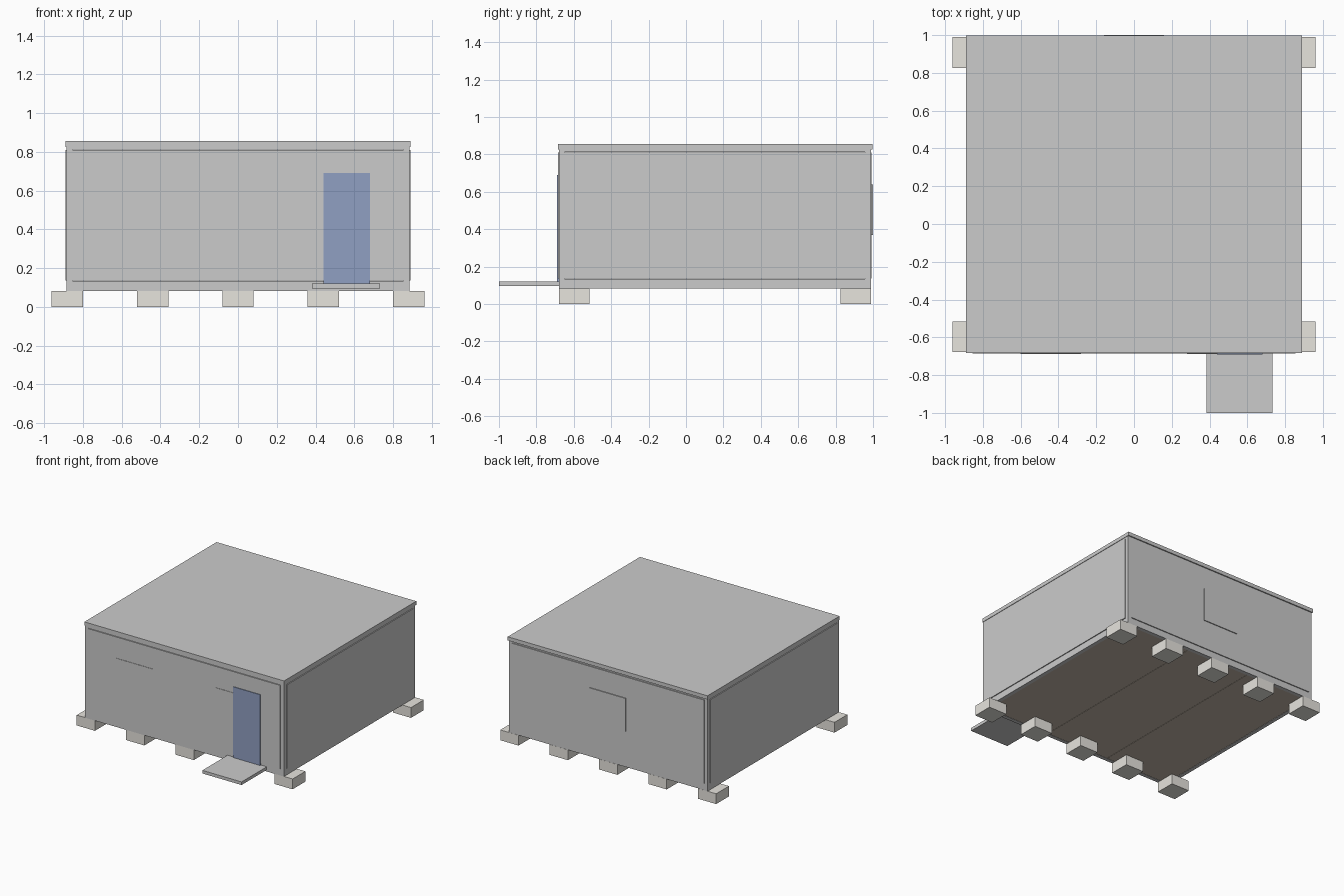
import bpy, bmesh

if "Cube" in bpy.data.objects:
    bpy.data.objects.remove(bpy.data.objects["Cube"])


def material(name, color):
    m = bpy.data.materials.new(name)
    m.diffuse_color = (*color, 1)
    m.use_nodes = True
    m.node_tree.nodes["Principled BSDF"].inputs["Base Color"].default_value = m.diffuse_color
    return m


def box(name, x, y, z, mat=None):
    """Box from (min, max) ranges on each axis."""
    bm = bmesh.new()
    bmesh.ops.create_cube(bm, size=1)
    for v in bm.verts:
        v.co = [r[0] if c < 0 else r[1] for c, r in zip(v.co, (x, y, z))]
    me = bpy.data.meshes.new(name)
    bm.to_mesh(me)
    bm.free()
    ob = bpy.data.objects.new(name, me)
    bpy.context.collection.objects.link(ob)
    if mat:
        me.materials.append(mat)
    return ob


concrete = material("concrete", (0.80, 0.78, 0.73))
timber = material("floor_timber", (0.55, 0.47, 0.39))
blue = material("door_blue", (0.28, 0.35, 0.54))

X, Y0, Y1 = 0.885, -0.68, 0.988      # outer faces of the frame
Z0, Z1, ZR = 0.083, 0.825, 0.855     # base, frame top, roof top
P = 0.03                             # post thickness

# foundation blocks, two rows of five
for row, yc in (("front", -0.597), ("back", 0.908)):
    for i in range(5):
        xc = (i - 2) * 0.44
        box(f"{row}_block_{i + 1}", (xc - 0.081, xc + 0.081),
            (yc - 0.081, yc + 0.081), (0, Z0), concrete)

# three floor modules side by side with narrow joints
W = 2 * (X - P) / 3
for i in range(3):
    x0 = -X + P + i * W
    box(f"floor_module_{i + 1}", (x0 + 0.001, x0 + W - 0.001),
        (Y0 + P, Y1 - P), (Z0 + 0.002, 0.13), timber)

# base and top rails
for level, z in (("base", (Z0, 0.135)), ("top", (0.812, Z1))):
    box(f"{level}_rail_front", (-X, X), (Y0, Y0 + P), z)
    box(f"{level}_rail_back", (-X, X), (Y1 - P, Y1), z)
    for side, s in (("left", -1), ("right", 1)):
        box(f"{level}_rail_{side}", sorted((s * X, s * (X - P))), (Y0 + P, Y1 - P), z)

# corner posts
for side, s in (("left", -1), ("right", 1)):
    for end, y in (("front", (Y0, Y0 + P)), ("back", (Y1 - P, Y1))):
        box(f"{end}_{side}_post", sorted((s * X, s * (X - P))), y, (0.135, 0.812))

# wall panels standing slightly proud of the frame
T = 0.005
ZW = (0.137, 0.81)
box("front_wall_panel", (-X + P, X - P), (Y0 - T, Y0 + 0.02), ZW)
box("back_wall_panel", (-X + P, X - P), (Y1 - 0.02, Y1 + T), ZW)
for side, s in (("left", -1), ("right", 1)):
    box(f"{side}_wall_panel", sorted((s * (X + T), s * (X - 0.02))),
        (Y0 + P, Y1 - P), ZW)

# roof slab
box("roof", (-0.889, 0.889), (Y0 - 0.004, 0.997), (Z1, ZR))

# windows, two at the front and one at the back
ZG = (0.37, 0.64)
for name, xc in (("front_left_window", -0.44), ("front_right_window", 0.44)):
    box(name, (xc - 0.16, xc + 0.16), (Y0 - 0.008, Y0), ZG)
box("back_window", (-0.16, 0.16), (Y1, 1.0), ZG)

# door and entrance step
box("door", (0.44, 0.68), (Y0 - 0.010, Y0), (0.12, 0.69), blue)
box("entrance_step", (0.383, 0.732), (-1.0, Y0), (0.096, 0.121))
